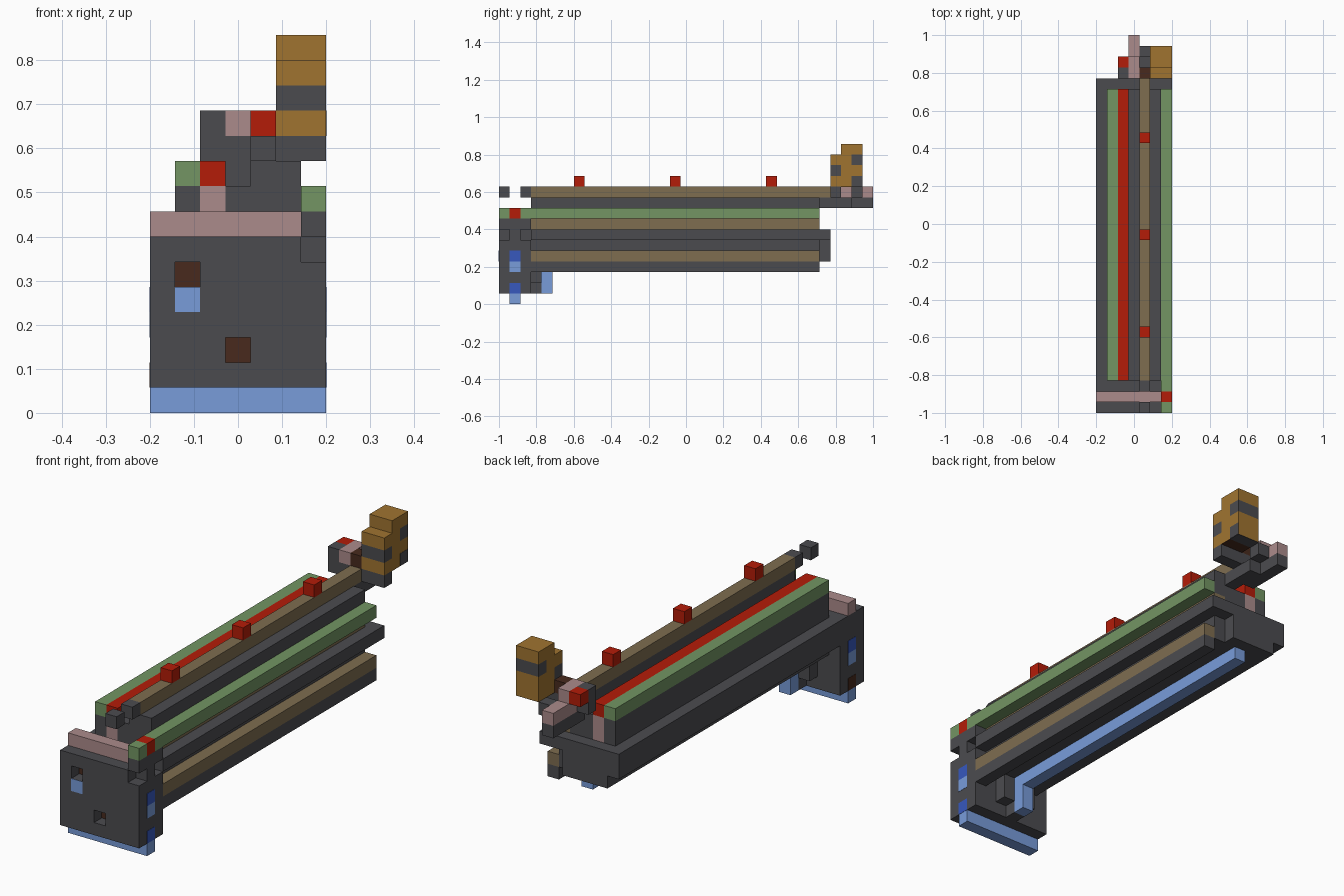
import bpy
from mathutils import Vector

if "Cube" in bpy.data.objects:
    bpy.data.objects.remove(bpy.data.objects["Cube"])

UNIT = 2 / 35          # size of one block
ORIGIN = Vector((-3.5, -17.5, 0))
THIN = 0.02            # painted plates, in blocks


def linear(c):
    return c / 12.92 if c <= 0.04045 else ((c + 0.055) / 1.055) ** 2.4


def material(name, code):
    rgb = [linear(int(code[n:n + 2], 16) / 255) for n in (0, 2, 4)] + [1]
    mat = bpy.data.materials.new(name)
    mat.use_nodes = True
    mat.diffuse_color = rgb
    mat.node_tree.nodes["Principled BSDF"].inputs["Base Color"].default_value = rgb
    return mat


dark = material("dark grey", "4b4b4f")
green = material("moss green", "739563")
red = material("red", "b41c08")
tan = material("tan", "7e6d50")
pink = material("dusty pink", "ab8b8b")
gold = material("gold brown", "a07430")
brown = material("dark brown", "482a1d")
blue = material("light blue", "789cda")
royal = material("royal blue", "3758be")


def box(name, mat, x, y, z):
    """Box spanning the given block ranges along each axis."""
    lo = (Vector((x[0], y[0], z[0])) + ORIGIN) * UNIT
    hi = (Vector((x[1], y[1], z[1])) + ORIGIN) * UNIT
    bpy.ops.mesh.primitive_cube_add(size=1, location=(lo + hi) / 2)
    obj = bpy.context.object
    obj.name = name
    for v in obj.data.vertices:
        v.co = Vector(a * b for a, b in zip(v.co, hi - lo))
    obj.data.materials.append(mat)
    return obj


def cube(name, mat, i, j, k):
    return box(name, mat, (i, i + 1), (j, j + 1), (k, k + 1))


def cut(target, x, y, z):
    """Remove a block range from the target."""
    cutter = box("cutter", dark, x, y, z)
    cutter.hide_render = True
    mod = target.modifiers.new("cut", "BOOLEAN")
    mod.operation = "DIFFERENCE"
    mod.solver = "EXACT"
    mod.object = cutter
    bpy.context.view_layer.objects.active = target
    bpy.ops.object.modifier_apply(modifier=mod.name)
    bpy.data.objects.remove(cutter)


WIDE = (0, 7)
RUN = (3, 30)          # length of the long rails
LONG = (3, 31)         # length including the rear cap

# Front block with its recesses and corner notches
block = box("front_block", dark, WIDE, (0, 3), (1, 7))
cut(block, (1, 2), (-1, 1), (5, 6))
cut(block, (3, 4), (-1, 1), (2, 3))
cut(block, (6, 8), (-1, 1), (6, 8))
cut(block, (6, 8), (2, 4), (6, 8))
box("front_foot", blue, WIDE, (1, 2), (0, 1))
box("front_ledge", pink, (0, 6), (1, 2), (7, 8))
box("corner_post", dark, (6, 7), (0, 3), (7, 8))

# Painted plates on the block front, in its recesses and on its sides
for name, mat, i, j, k in (("upper_recess", brown, 1, 1, 5), ("front_mark", blue, 1, 0, 4),
                           ("small_recess", brown, 3, 1, 2)):
    box(name, mat, (i, i + 1), (j - THIN, j), (k, k + 1))
for name, mat, side, k in (("left_upper_mark", royal, 7, 4), ("left_lower_mark", blue, 7, 3),
                           ("left_base_mark", royal, 7, 1), ("right_upper_mark", royal, 0, 4),
                           ("right_lower_mark", blue, 0, 3), ("right_base_mark", brown, 0, 1)):
    box(name, mat, (side - THIN, side + THIN), (1, 2), (k, k + 1))

# Main body layers, the rear cap is narrower below the deck
box("belly_layer", dark, (1, 6), RUN, (4, 5))
box("lower_layer", dark, (0, 6), RUN, (5, 6))
box("belly_cap", dark, (1, 5), (30, 31), (4, 5))
box("lower_cap", dark, (0, 5), (30, 31), (5, 6))
box("deck_layer", dark, WIDE, LONG, (6, 7))
box("left_skirt", dark, (6, 7), RUN, (3, 4))
box("left_lower_rail", tan, (6, 7), RUN, (4, 5))
box("right_wall", dark, (1, 2), RUN, (7, 9))
box("inner_filler", pink, (2, 3), RUN, (7, 9))
box("centre_wall", dark, (3, 5), RUN, (7, 9))
box("left_inset_rail", tan, (5, 6), RUN, (7, 8))
box("left_wall", dark, (5, 6), RUN, (8, 10))

# Coloured rails
box("right_green_rail", green, (1, 2), RUN, (9, 10))
box("red_rail", red, (2, 3), RUN, (9, 10))
for name, mat, y in (("left_green_tip", green, (0, 1)), ("left_red_band", red, (1, 2)),
                     ("left_green_rail", green, (2, 30))):
    box(name, mat, (6, 7), y, (8, 9))
box("top_rail_base", dark, (4, 5), LONG, (9, 10))
box("top_rail", tan, (4, 5), LONG, (10, 11))
for j in (7, 16, 25):
    cube("red_stud", red, 4, j, 11)
for j in (0, 2):
    cube("front_sight", dark, 4, j, 10)

# Blue keel under the body, with its leg and bracket
box("keel", blue, (3, 4), (4, 30), (3, 4))
box("keel_leg", blue, (3, 4), (4, 5), (1, 3))
box("keel_bracket", dark, (2, 5), (3, 4), (2, 4))
cube("bracket_pin", dark, 3, 3, 1)

# Rear arm and fittings
box("rear_arm", dark, (3, 4), (31, 35), (9, 10))
cube("arm_joint", dark, 3, 31, 10)
box("arm_top", pink, (3, 4), (32, 35), (10, 11))
box("arm_cap", pink, (3, 4), (31, 33), (11, 12))
cube("side_lug", dark, 2, 31, 10)
cube("side_knob", dark, 2, 31, 11)
cube("red_knob", red, 2, 32, 11)
box("tower_link", dark, (4, 5), (31, 32), (9, 11))
cube("link_cap", brown, 4, 31, 11)
cube("link_floor", dark, 4, 32, 9)
cube("rear_link", dark, 4, 33, 10)

# Tower built from rows, dark bands wrap parts of it
PAIR = (5, 7)
box("tower_base", dark, PAIR, (31, 32), (10, 11))
box("tower_core", gold, PAIR, (32, 33), (11, 15))
for name, j, rows in (("tower_front", 31, (gold, dark, gold)),
                      ("tower_back", 33, (gold, gold, dark, gold))):
    for n, mat in enumerate(rows):
        box(name, mat, PAIR, (j, j + 1), (11 + n, 12 + n))
box("tower_side_mark", dark, (7 - THIN, 7 + THIN), (33, 34), (11, 12))
for name, mat, j in (("tower_underside", brown, 32), ("tower_rear_underside", dark, 33)):
    box(name, mat, PAIR, (j, j + 1), (11 - THIN, 11))
